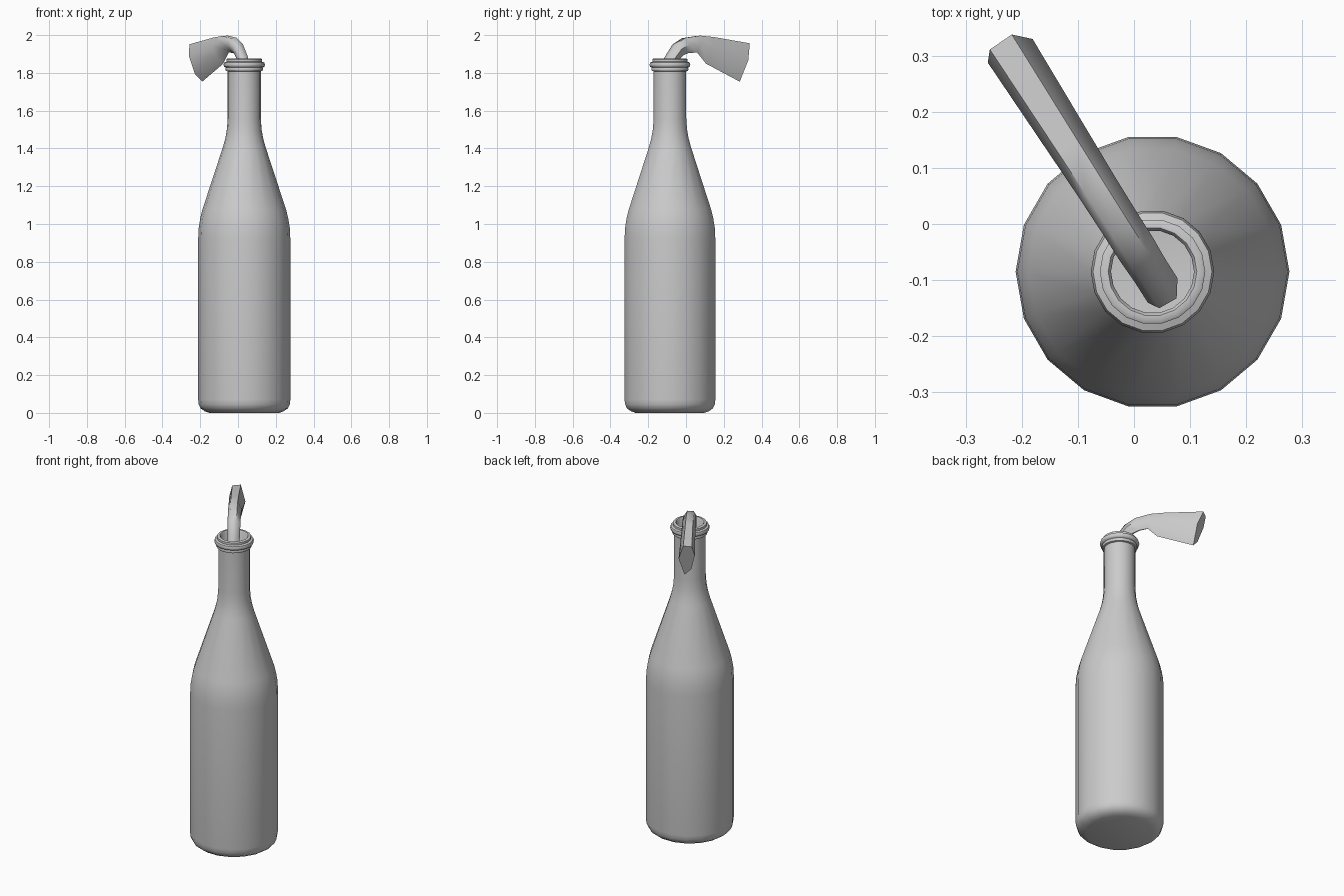
import bpy, bmesh, math
from mathutils import Vector

if "Cube" in bpy.data.objects:
    bpy.data.objects.remove(bpy.data.objects["Cube"])


def finish(name, bm, angle):
    bmesh.ops.recalc_face_normals(bm, faces=bm.faces[:])
    me = bpy.data.meshes.new(name)
    bm.to_mesh(me)
    bm.free()
    ob = bpy.data.objects.new(name, me)
    bpy.context.collection.objects.link(ob)
    bpy.ops.object.select_all(action='DESELECT')
    bpy.context.view_layer.objects.active = ob
    ob.select_set(True)
    bpy.ops.object.shade_smooth_by_angle(angle=math.radians(angle))
    return ob


def skin(bm, rings, cap_end):
    """Join vertex loops with quads; close the first loop, optionally the last."""
    n = len(rings[0])
    for a, b in zip(rings, rings[1:]):
        for i in range(n):
            j = (i + 1) % n
            bm.faces.new((a[i], a[j], b[j], b[i]))
    bm.faces.new(rings[0])
    if cap_end:
        bm.faces.new(rings[-1])


# Bottle: 18-sided lathe, running up the outside, over the lip and down the neck
SIDES = 18
CX, CY = 0.033, -0.085
profile = [(0.185, 0.005), (0.21, 0.009), (0.231, 0.024), (0.241, 0.045), (0.244, 0.07),
           (0.244, 0.92), (0.241, 0.98), (0.233, 1.03), (0.222, 1.075),
           (0.112, 1.41), (0.1, 1.455), (0.092, 1.5), (0.0875, 1.56), (0.0875, 1.808),
           (0.097, 1.811), (0.100, 1.82), (0.097, 1.828),
           (0.106, 1.832), (0.110, 1.843), (0.106, 1.855), (0.094, 1.859),
           (0.094, 1.872), (0.090, 1.875), (0.079, 1.875), (0.074, 1.868),
           (0.074, 1.50)]
profile[0] = (0.185, 0.0)
bm = bmesh.new()
rings = []
for r, z in profile:
    rings.append([bm.verts.new((CX + r * math.cos(2 * math.pi * i / SIDES),
                                CY + r * math.sin(2 * math.pi * i / SIDES), z))
                  for i in range(SIDES)])
skin(bm, rings, False)
finish("bottle", bm, 50)

# Rag: six-sided strip of cloth bending out of the neck and flaring at its end
path = [  # y, z, half width, half height
    (-0.112, 1.77, 0.034, 0.036), (-0.078, 1.87, 0.034, 0.033),
    (-0.04, 1.923, 0.036, 0.038), (0.0, 1.946, 0.036, 0.042),
    (0.06, 1.953, 0.037, 0.046), (0.12, 1.920, 0.039, 0.075),
    (0.303, 1.856, 0.045, 0.107)]
section = [(-0.65, 0.93), (0.4, 0.98), (1.0, 0.1), (0.3, -1.0), (-0.55, -0.6), (-1.0, 0.35)]
along = Vector((-0.537, 0.844, 0))
across = Vector((0.844, 0.537, 0))
up = Vector((0, 0, 1))
centres = [Vector((0.047, -0.112, z)) + along * ((y + 0.112) / 0.844) for y, z, w, h in path]
bm = bmesh.new()
rings = []
for k, (y, z, w, h) in enumerate(path):
    t = centres[min(k + 1, len(path) - 1)] - centres[max(k - 1, 0)]
    side_up = across.cross(t).normalized()
    if side_up.dot(up) < 0:
        side_up = -side_up
    rings.append([bm.verts.new(centres[k] + across * (u * w) + side_up * (v * h))
                  for u, v in section])
skin(bm, rings, True)
finish("rag", bm, 60)
